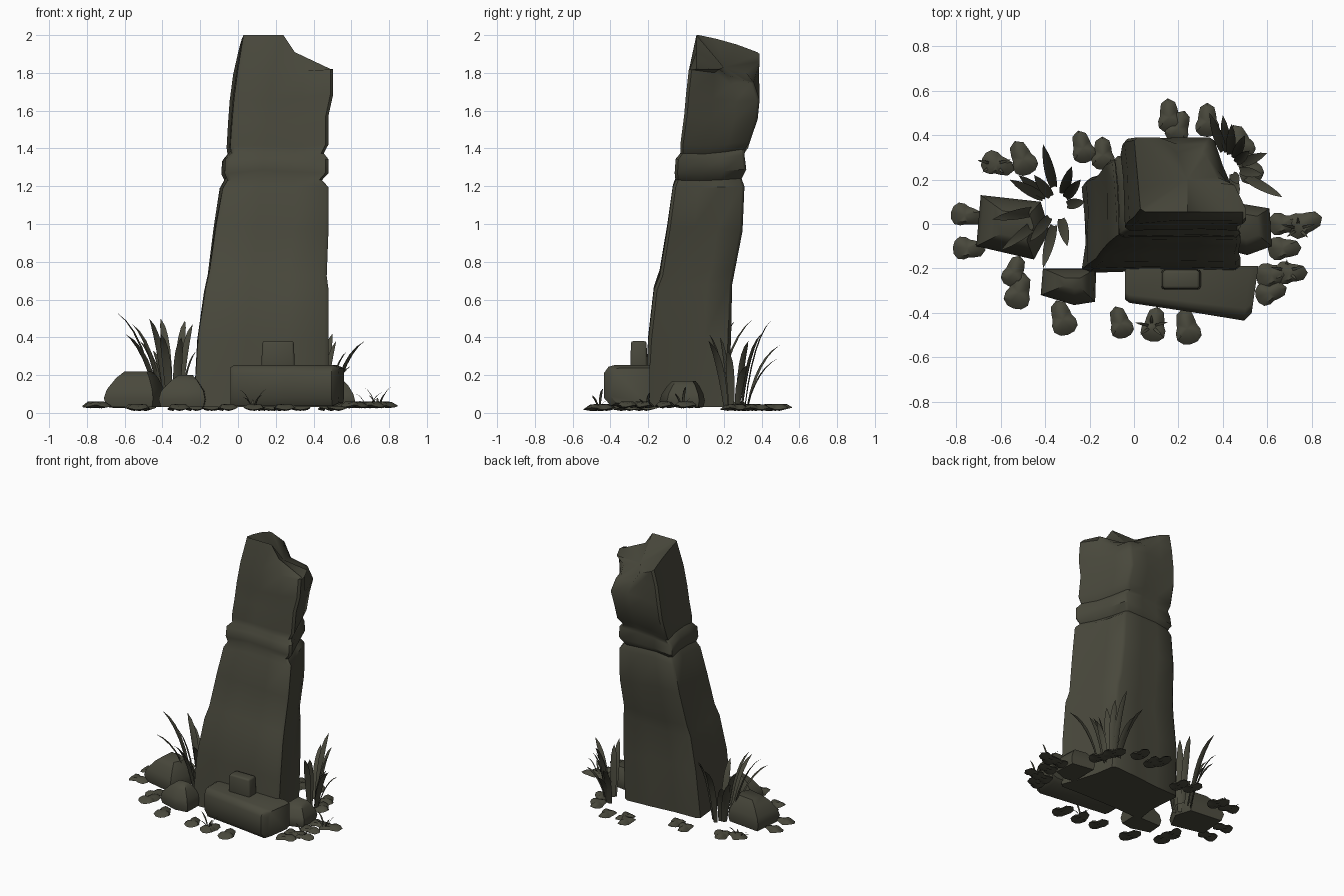
import bpy, bmesh, math, random
from mathutils import Vector, noise

random.seed(4)
if "Cube" in bpy.data.objects:
    bpy.data.objects.remove(bpy.data.objects["Cube"], do_unlink=True)

stone = bpy.data.materials.new("mossy_stone")
stone.use_nodes = True
colour = (0.066, 0.065, 0.045, 1)
stone.diffuse_color = colour
stone.node_tree.nodes["Principled BSDF"].inputs["Base Color"].default_value = colour


def finish(bm, name, angle=35, normals=True):
    if normals:
        bmesh.ops.recalc_face_normals(bm, faces=bm.faces)
    mesh = bpy.data.meshes.new(name)
    bm.to_mesh(mesh)
    bm.free()
    mesh.materials.append(stone)
    obj = bpy.data.objects.new(name, mesh)
    bpy.context.collection.objects.link(obj)
    bpy.ops.object.select_all(action="DESELECT")
    obj.select_set(True)
    bpy.context.view_layer.objects.active = obj
    bpy.ops.object.shade_smooth_by_angle(angle=math.radians(angle))


def loft(bm, rings):
    for a, b in zip(rings, rings[1:]):
        n = len(a)
        for i in range(n):
            bm.faces.new((a[i], a[(i + 1) % n], b[(i + 1) % n], b[i]))


# Leaning pillar: height, left, right, front and back limits of each ring
LEVELS = [
    (0.03, -.235, .48, -.22, .22), (0.40, -.21, .485, -.20, .24),
    (0.66, -.17, .485, -.17, .245), (0.74, -.15, .475, -.14, .26),
    (0.98, -.115, .485, -.10, .30), (1.20, -.08, .485, -.07, .31),
    (1.24, -.055, .45, -.055, .295), (1.28, -.07, .485, -.06, .32),
    (1.35, -.065, .485, -.055, .31), (1.38, -.035, .46, -.03, .315),
    (1.42, -.04, .485, -.03, .34), (1.55, -.03, .485, -.01, .38),
    (1.66, -.02, .51, .0, .39), (1.80, .00, .51, .015, .39),
]


def ring_points(left, right, front, back, h):
    """Chamfered four-sided outline whose back right corner leans inward."""
    inset = 0.12 + 0.04 * h
    corners = [Vector((left, front)), Vector((right, front)),
               Vector((right - inset, back)), Vector((left - .03 * h, back - .04 * (1 - h)))]
    for i in range(4):
        for t in (0.04, 0.36, 0.68, 0.96):
            yield corners[i].lerp(corners[(i + 1) % 4], t)


bm = bmesh.new()
rings = []
for z, left, right, front, back in LEVELS:
    ring = []
    c = Vector(((left + right) / 2, (front + back) / 2))
    for i, p in enumerate(ring_points(left, right, front, back, z / 2)):
        wob = noise.noise(Vector((p.x * 3, p.y * 3, z * 2.5)))
        pull = 1 + (wob * 0.06 - 0.02 if i % 4 in (1, 2) else 0)
        q = c + (p - c) * pull
        ring.append(bm.verts.new((q.x, q.y, z + (wob * 0.04 if z > .1 else 0))))
    rings.append(ring)

# Worn back right corner falls away above the last ring
for i in (6, 7, 8, 9):
    rings[-1][i].co += Vector((-.02, -.03, -.06))

# Broken rim: heights run along front, right, back and left sides
RIM = [2.0, 2.0, 1.91, 1.82, 1.82, 1.82, 1.79, 1.76,
       1.76, 1.80, 1.86, 1.90, 1.91, 1.95, 1.98, 2.0]
rim = []
for p, z in zip(ring_points(.03, .51, .055, .39, 1), RIM):
    rim.append(bm.verts.new((p.x, p.y, z)))
for i in (6, 7, 8, 9):
    rim[i].co += Vector((-.03, -.07, 0))
rim[1].co.x = .24
rim[2].co.x = .30
rings.append(rim)
loft(bm, rings)
bm.faces.new(rings[0][::-1])
centre = bm.verts.new((.24, .2, 1.83))
for i in range(16):
    bm.faces.new((rim[i], rim[(i + 1) % 16], centre))
finish(bm, "leaning_pillar", 42)

# Fallen beam: rounded section that widens to the right
bm = bmesh.new()
SECTION = [(0, .1), (.12, 0), (.85, 0), (1, .2), (1, .8), (.9, .96), (.78, 1), (0, 1)]
rings = []
for x, front, shrink in ((-.04, -.34, .1), (-.02, -.355, 0), (.25, -.395, 0),
                         (.525, -.435, 0), (.56, -.40, .14)):
    rings.append([bm.verts.new((x - .03 * depth * (x > .5),
                                -.19 + (front + .19) * depth,
                                .145 + (height - .5) * .215 * (1 - shrink)))
                  for depth, height in SECTION])
loft(bm, rings)
bm.faces.new(rings[0][::-1])
bm.faces.new(rings[-1])
finish(bm, "fallen_beam", 40)

# Lug standing on the beam
bm = bmesh.new()
bmesh.ops.create_cube(bm, size=1)
for v in bm.verts:
    taper = .92 if v.co.z > 0 else 1
    v.co = Vector((.212 + v.co.x * .18 * taper, -.25 + v.co.y * .09 * taper, .3 + v.co.z * .16))
bmesh.ops.bevel(bm, geom=bm.edges[:], offset=.012, segments=2, profile=.5, affect="EDGES")
finish(bm, "beam_lug", 50)


# Boulders: a footprint lofted through bulging layers to an off-centre crown
def boulder(name, outline, height, crown, flat):
    bm = bmesh.new()
    crown = Vector(crown)
    rings = []
    for level, shrink in ((0, .08), (.25, 0), (.5, .08), (.82, (1 - flat) * .6), (1, 1 - flat)):
        rings.append([bm.verts.new((*Vector(p).lerp(crown, shrink), .03 + height * level))
                      for p in outline])
    loft(bm, rings)
    bm.faces.new(rings[0][::-1])
    bm.faces.new(rings[-1])
    finish(bm, name, 50)


boulder("left_boulder", [(-.71, -.10), (-.45, -.16), (-.38, -.03), (-.42, .10), (-.69, .13)],
        .19, (-.51, 0), .45)
boulder("front_boulder", [(-.42, -.32), (-.27, -.365), (-.175, -.35), (-.17, -.2), (-.41, -.2)],
        .17, (-.27, -.26), .3)
boulder("right_boulder", [(.43, -.12), (.51, -.14), (.62, -.10), (.61, .07), (.43, .10)],
        .14, (.5, 0), .5)


# Grass: curved, folded blades that taper to a point
def blade(bm, base, tip, width):
    base, tip = Vector(base), Vector(tip)
    knee = base.lerp(tip, 0.3)
    knee.z = base.z + (tip.z - base.z) * 0.8
    out = tip - base
    side = Vector((-out.y, out.x, 0)).normalized()
    fold = side.cross(Vector((0, 0, 1))) * 0.3
    steps, previous = 6, None
    for s in range(steps + 1):
        t = s / steps
        p = base * (1 - t) ** 2 + knee * 2 * t * (1 - t) + tip * t * t
        w = width * (0.45 + 1.6 * t) * (1 - t) ** 0.8
        row = [bm.verts.new(p + d) for d in (-side * w, fold * w, side * w)]
        if previous:
            for i in (0, 1):
                bm.faces.new((previous[i], previous[i + 1], row[i + 1], row[i]))
        previous = row
    bmesh.ops.remove_doubles(bm, verts=previous, dist=1e-5)


def tuft(name, root, tips, width, spread=0.3):
    bm = bmesh.new()
    for x, y, z in tips:
        base = (root[0] + (x - root[0]) * spread, root[1] + (y - root[1]) * spread, .03)
        blade(bm, base, (x, y, z), width)
    finish(bm, name, 60, False)


tuft("tall_grass", (-.34, .08), [
    (-.64, .02, .53), (-.56, .20, .47), (-.47, -.08, .50), (-.41, .36, .50),
    (-.28, .26, .49), (-.24, .20, .47), (-.22, .10, .33), (-.52, .22, .38),
    (-.41, -.20, .42), (-.30, -.10, .40), (-.60, -.12, .42), (-.45, .22, .33)], .032)
tuft("back_grass", (.43, .25), [
    (.67, .12, .38), (.58, .22, .33), (.50, .40, .42), (.40, .49, .29),
    (.34, .50, .36), (.52, .33, .38), (.60, .32, .25), (.44, .45, .49),
    (.47, .12, .42), (.47, .18, .40)], .030)
for i, (x, y, size) in enumerate([(.08, -.46, .10), (.74, -.02, .11),
                                  (.69, -.21, .08), (-.63, .27, .07)]):
    tips = [(x + .08 * math.cos(a), y + .05 * math.sin(a), size + .03 * math.sin(a * 3))
            for a in (0.4, 1.6, 2.8, 4.0, 5.3)]
    tuft(f"sprout_{i + 1}", (x, y), tips, .009, .15)


# Ground leaves: low two-lobed domes
def ground_leaf(name, x, y, radius, turn):
    bm = bmesh.new()
    n = 14
    lift = .014 if abs(x) > .6 else 0
    layers = []
    for k, z in ((.45, .016), (1.0, .022), (.65, .040)):
        ring = []
        for i in range(n):
            a = math.tau * i / n
            r = radius * k * (1 + .24 * math.cos(2 * a) + .14 * math.cos(3 * a))
            droop = .006 * math.sin(3 * a + turn)
            ring.append(bm.verts.new((x + r * math.cos(a + turn),
                                      y + r * math.sin(a + turn), z + droop + lift)))
        layers.append(ring)
    loft(bm, layers)
    bm.faces.new(layers[0][::-1])
    top = bm.verts.new((x, y, .046 + lift))
    for i in range(n):
        bm.faces.new((layers[-1][i], layers[-1][(i + 1) % n], top))
    finish(bm, name, 40)


LEAVES = [
    (-.76, .04), (-.75, -.11), (-.62, .27), (-.50, .29), (-.23, .34), (-.14, .31),
    (-.54, -.22), (-.52, -.31), (-.32, -.43), (-.06, -.45), (.09, -.46), (.24, -.47),
    (.61, -.31), (.62, -.23), (.70, -.22), (.67, 0), (.76, 0), (.67, -.11),
    (.52, .25), (.48, .36), (.33, .46), (.16, .48), (.20, .43),
]
for i, (x, y) in enumerate(LEAVES):
    turn = math.pi / 2 + random.uniform(-.5, .5) if abs(x) < .6 else random.uniform(-.4, .4)
    ground_leaf(f"ground_leaf_{i + 1}", x, y, random.uniform(.058, .068), turn)
